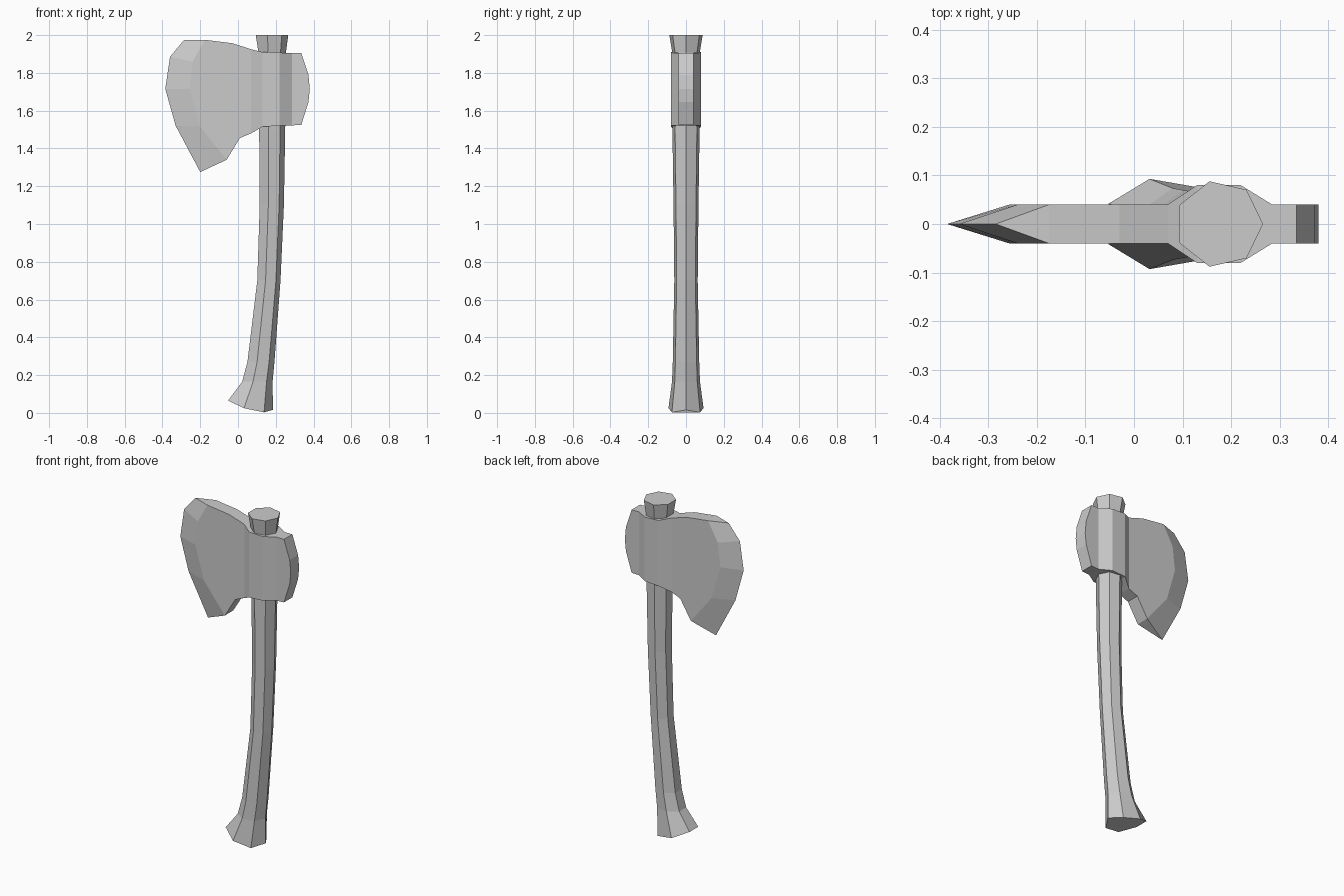
import bpy, bmesh
from math import cos, sin, tau

if "Cube" in bpy.data.objects:
    bpy.data.objects.remove(bpy.data.objects["Cube"])


def make_object(name, verts, faces):
    bm = bmesh.new()
    vs = [bm.verts.new(v) for v in verts]
    for f in faces:
        bm.faces.new([vs[i] for i in f])
    bmesh.ops.recalc_face_normals(bm, faces=bm.faces)
    mesh = bpy.data.meshes.new(name)
    bm.to_mesh(mesh)
    bm.free()
    obj = bpy.data.objects.new(name, mesh)
    bpy.context.collection.objects.link(obj)
    return obj


# Handle: seven-sided rings lofted along a gentle curve
# Each ring: left x, right x, half depth, height
SIDES = 7
rings = [
    (-0.053, 0.185, 0.093, 0.0),
    (0.022, 0.183, 0.074, 0.165),
    (0.050, 0.193, 0.070, 0.27),
    (0.102, 0.225, 0.062, 0.70),
    (0.115, 0.243, 0.066, 1.10),
    (0.112, 0.250, 0.072, 1.50),
    (0.108, 0.254, 0.073, 1.91),
    (0.094, 0.266, 0.088, 2.0),
]
butt_lift = [0.016, 0.003, 0.025, 0.065, 0.065, 0.025, 0.003]  # slanted foot
cmin, smax = cos(3 * tau / SIDES), sin(2 * tau / SIDES)
verts = []
for r, (xl, xr, hy, z) in enumerate(rings):
    for i in range(SIDES):
        a = tau * i / SIDES
        t = (cos(a) - cmin) / (1 - cmin)
        verts.append((xl + (xr - xl) * t, hy * sin(a) / smax,
                      z + (butt_lift[i] if r == 0 else 0)))
faces = [list(range(SIDES)),
         list(range(SIDES * (len(rings) - 1), SIDES * len(rings)))]
for r in range(len(rings) - 1):
    for i in range(SIDES):
        j = (i + 1) % SIDES
        a, b = r * SIDES, (r + 1) * SIDES
        faces.append([a + i, a + j, b + j, b + i])
make_object("handle", verts, faces)

# Axe head: mirrored cheek outlines (x, half thickness, z), counter-clockwise
edge = [(-0.285, 1.975), (-0.36, 1.885), (-0.385, 1.715),
        (-0.33, 1.52), (-0.20, 1.275)]
T, W = 0.04, 0.08
outline = [
    (-0.175, T, 1.975), (-0.24, T, 1.86), (-0.257, T, 1.715),   # bevel start
    (-0.20, T, 1.515), (-0.06, T, 1.34),
    (0.01, T, 1.455), (0.07, T, 1.48),                          # underside
    (0.13, W, 1.515), (0.22, W, 1.52), (0.285, T, 1.522),
    (0.335, T, 1.525), (0.373, T, 1.645), (0.38, T, 1.715),     # poll
    (0.373, T, 1.79), (0.335, T, 1.905),
    (0.285, T, 1.905), (0.22, W, 1.907), (0.13, W, 1.91),       # top
    (0.07, T, 1.925), (-0.03, T, 1.957),
]
n, m = len(outline), len(edge)
verts = [(x, -y, z) for x, y, z in outline]
verts += [(x, y, z) for x, y, z in outline]
verts += [(x, 0, z) for x, z in edge]
E = 2 * n
faces = []
for s in (0, n):
    # cheek, three eye panels, poll side
    panels = [list(range(7)) + [18, 19], [6, 7, 17, 18], [7, 8, 16, 17],
              [8, 9, 15, 16], list(range(9, 16))]
    faces += [[s + i for i in p] for p in panels]
    # sharpened bevel
    faces += [[s + i, s + i + 1, E + i + 1, E + i] for i in range(m - 1)]
# rim joining both sides, and the two blade corners
for i in range(m - 1, n):
    j = (i + 1) % n
    faces.append([i, j, n + j, n + i])
faces += [[0, n, E], [m - 1, n + m - 1, E + m - 1]]
make_object("axe_head", verts, faces)
